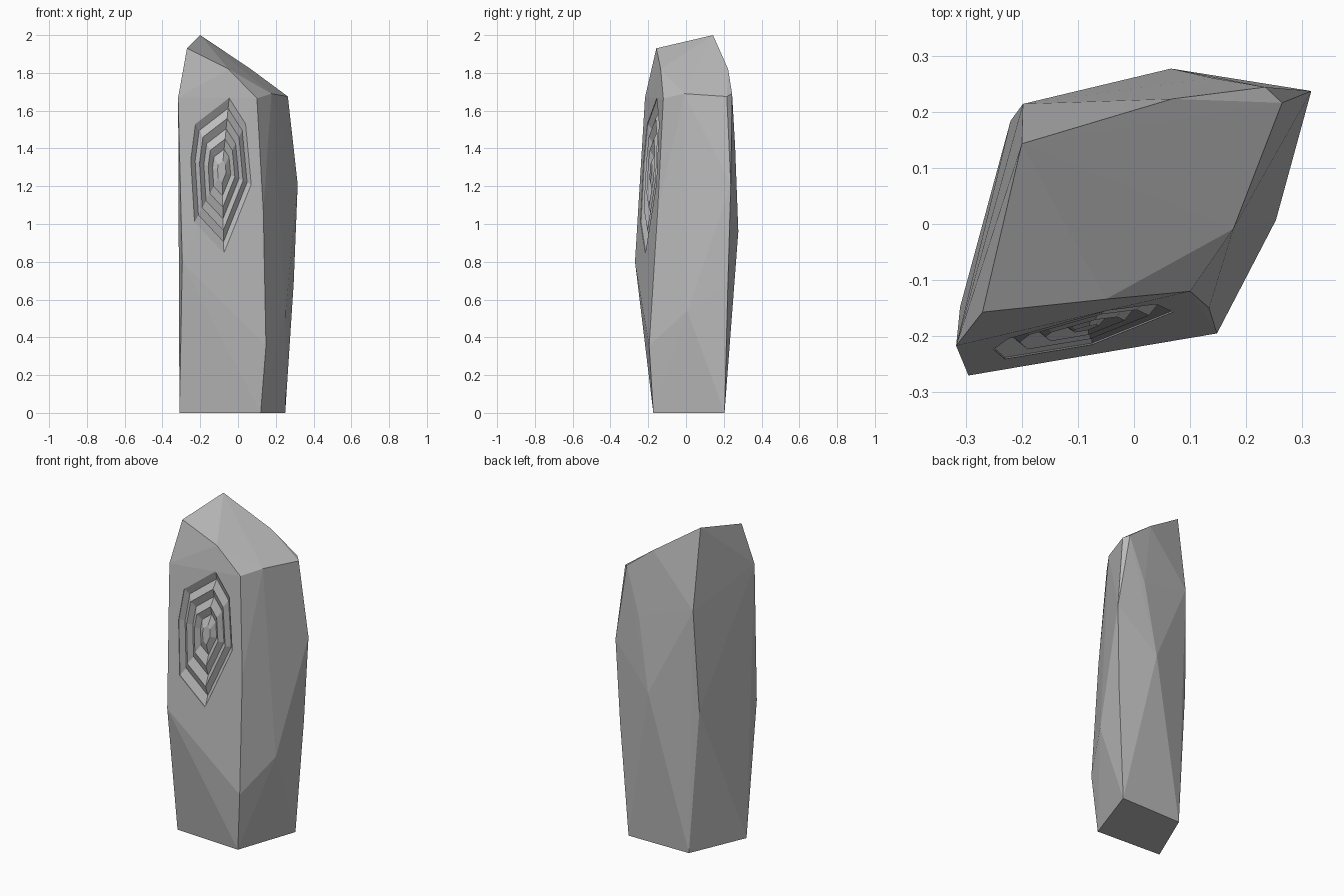
import bpy
import bmesh
from mathutils import Vector
from mathutils.bvhtree import BVHTree

default_cube = bpy.data.objects.get("Cube")
if default_cube:
    bpy.data.objects.remove(default_cube, do_unlink=True)

# Single stone colour
stone = bpy.data.materials.new("stone_grey")
stone.use_nodes = True
grey = (0.5, 0.5, 0.5, 1)
stone.diffuse_color = grey
stone.node_tree.nodes["Principled BSDF"].inputs["Base Color"].default_value = grey


def make_object(name, bm):
    """Turn a bmesh into a flat-shaded stone object."""
    bmesh.ops.recalc_face_normals(bm, faces=bm.faces[:])
    mesh = bpy.data.meshes.new(name)
    bm.to_mesh(mesh)
    mesh.materials.append(stone)
    obj = bpy.data.objects.new(name, mesh)
    bpy.context.collection.objects.link(obj)
    return obj


# Rough-hewn slab: chiselled corner points, listed up each edge and face
edges = {
    "front_right": [(-.31, -.148, 0), (-.295, -.27, .8), (-.317, -.217, 1.67), (-.27, -.157, 1.93)],
    "front_middle": [(-.043, -.216, .42), (-.05, -.134, 1.82)],
    "front_left": [(.12, -.173, 0), (.148, -.195, .355), (.134, -.15, 1.07), (.1, -.12, 1.665)],
    "left_middle": [(.253, .007, .54), (.2, 0, 1.26), (.177, -.009, 1.69)],
    "back_left": [(.25, .204, 0), (.295, .222, .69), (.316, .237, 1.21), (.264, .216, 1.675), (.234, .244, 1.69)],
    "back_middle": [(.066, .277, .96), (.14, .26, 1.41), (.068, .223, 1.82)],
    "back_right": [(-.16, .2, 0), (-.22, .184, .885), (-.198, .214, 1.51), (-.2, .143, 2)],
    "right_middle": [(-.266, -.018, 1.14)],
}
bm = bmesh.new()
for points in edges.values():
    for point in points:
        bm.verts.new(point)
hull = bmesh.ops.convex_hull(bm, input=bm.verts[:])
bmesh.ops.delete(bm, geom=list({v for v in hull["geom_interior"] if isinstance(v, bmesh.types.BMVert)}),
                 context="VERTS")
surface = BVHTree.FromBMesh(bm)
slab = make_object("standing_stone", bm)
bm.free()

# Carving cutter: nested outlines that follow the front at alternating depths
outline = [(-.047, 1.667), (.04, 1.53), (.07, 1.21), (-.075, .845), (-.23, 1.01), (-.25, 1.34), (-.225, 1.53)]
centre = Vector((-.085, 1.28))
groove, ridge = .026, .003
steps = [(1, -.08), (1, ridge), (.86, groove), (.72, ridge), (.58, groove), (.44, ridge), (.3, groove), (.14, ridge)]

bm = bmesh.new()
rings = []
for scale, depth in steps:
    ring = []
    for corner in outline:
        p = centre + (Vector(corner) - centre) * scale
        hit = surface.ray_cast(Vector((p.x, -1, p.y)), Vector((0, 1, 0)))[0]
        ring.append(bm.verts.new((p.x, hit.y + depth, p.y)))
    rings.append(ring)
count = len(outline)
for outer, inner in zip(rings, rings[1:]):
    for i in range(count):
        j = (i + 1) % count
        bm.faces.new((outer[i], outer[j], inner[j], inner[i]))
bm.faces.new(rings[0])
bm.faces.new(rings[-1])
bmesh.ops.triangulate(bm, faces=bm.faces[:])
cutter = make_object("carving_cutter", bm)
cutter.hide_render = True
bm.free()

# Cut the concentric grooves into the front
carve = slab.modifiers.new("carved_rings", "BOOLEAN")
carve.operation = "DIFFERENCE"
carve.solver = "EXACT"
carve.object = cutter
bpy.context.view_layer.objects.active = slab
bpy.ops.object.modifier_apply(modifier=carve.name)
bpy.data.objects.remove(cutter, do_unlink=True)
